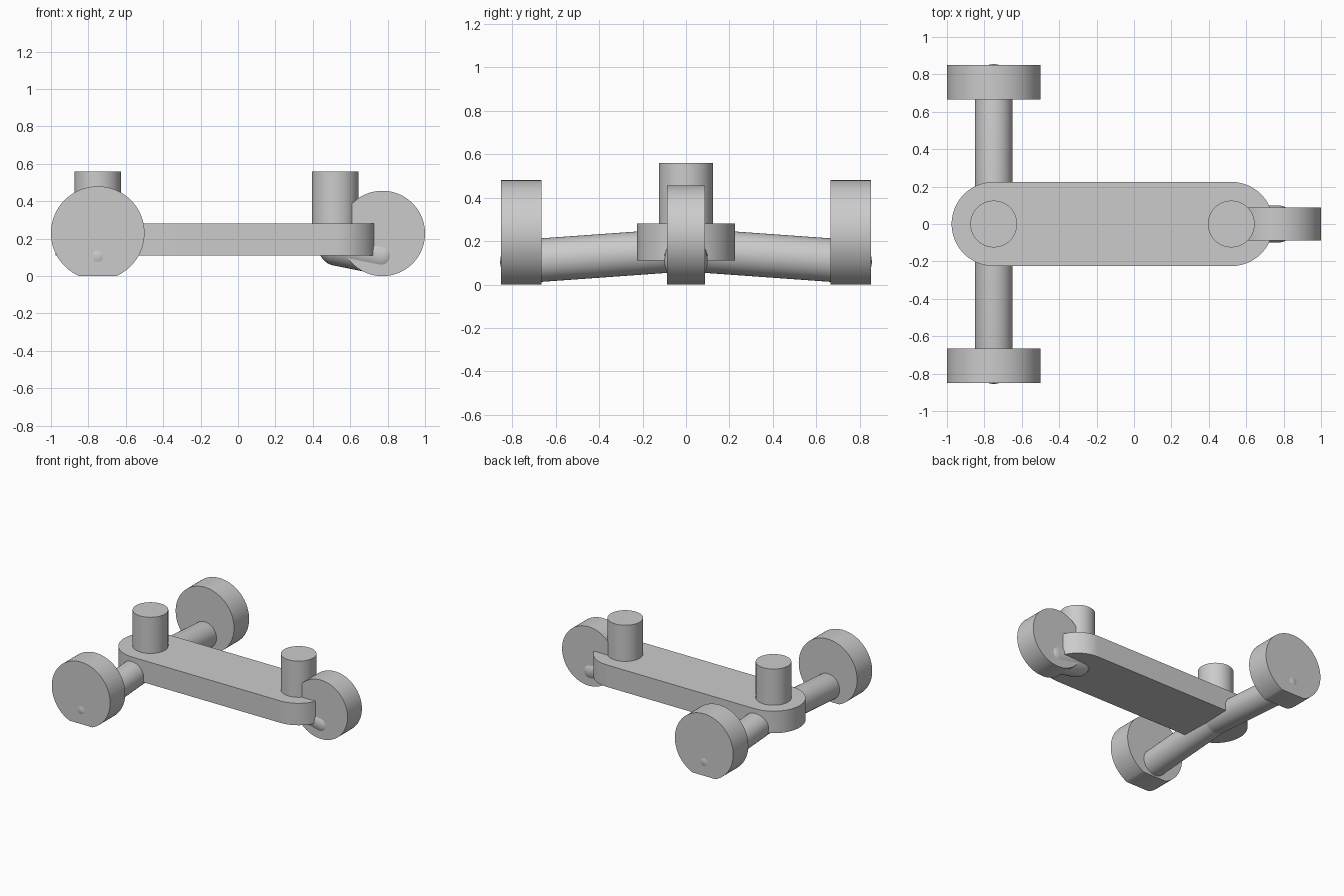
import bpy, bmesh, math
from mathutils import Matrix, Vector

if "Cube" in bpy.data.objects:
    bpy.data.objects.remove(bpy.data.objects["Cube"], do_unlink=True)

GREY = (0.6, 0.6, 0.6, 1)
grey = bpy.data.materials.new("plain grey")
grey.use_nodes = True
grey.diffuse_color = GREY
grey.node_tree.nodes["Principled BSDF"].inputs["Base Color"].default_value = GREY


def finish(name, bm):
    """Turn a bmesh into a shaded object."""
    bmesh.ops.recalc_face_normals(bm, faces=bm.faces)
    mesh = bpy.data.meshes.new(name)
    bm.to_mesh(mesh)
    bm.free()
    mesh.materials.append(grey)
    ob = bpy.data.objects.new(name, mesh)
    bpy.context.collection.objects.link(ob)
    bpy.ops.object.select_all(action="DESELECT")
    ob.select_set(True)
    bpy.context.view_layer.objects.active = ob
    bpy.ops.object.shade_smooth_by_angle(angle=math.radians(30))


def cylinder(name, centre, radius, depth, lying=False):
    bm = bmesh.new()
    turn = Matrix.Rotation(math.pi / 2 if lying else 0, 4, "X")
    bmesh.ops.create_cone(bm, cap_ends=True, segments=96, radius1=radius, radius2=radius,
                          depth=depth, matrix=Matrix.Translation(centre) @ turn)
    # Flatten whatever would sink below the ground
    if centre[2] < radius and lying:
        cut = bmesh.ops.bisect_plane(bm, geom=bm.verts[:] + bm.edges[:] + bm.faces[:],
                                     plane_co=(0, 0, 0), plane_no=(0, 0, -1), clear_outer=True)
        edges = [e for e in cut["geom_cut"] if isinstance(e, bmesh.types.BMEdge)]
        bmesh.ops.holes_fill(bm, edges=edges)
    finish(name, bm)


def capsule(name, start, end, radius):
    """Round-ended rod: a sphere with its upper half moved along the rod."""
    start, end = Vector(start), Vector(end)
    bm = bmesh.new()
    bmesh.ops.create_uvsphere(bm, u_segments=64, v_segments=33, radius=radius)
    for v in bm.verts:
        if v.co.z > 0:
            v.co.z += (end - start).length
    turn = (end - start).to_track_quat("Z", "Y").to_matrix().to_4x4()
    bm.transform(Matrix.Translation(start) @ turn)
    finish(name, bm)


REAR_X, FRONT_X = -0.75, 0.52

# Deck: a flat slab with half-round ends
bm = bmesh.new()
outline = []
for cx, begin in ((FRONT_X, -math.pi / 2), (REAR_X, math.pi / 2)):
    for i in range(49):
        a = begin + math.pi * i / 48
        outline.append(bm.verts.new((cx + 0.225 * math.cos(a), 0.225 * math.sin(a), 0.11)))
base = bm.faces.new(outline)
top = bmesh.ops.extrude_face_region(bm, geom=[base], use_keep_orig=True)["geom"]
bmesh.ops.translate(bm, vec=(0, 0, 0.17), verts=[v for v in top if isinstance(v, bmesh.types.BMVert)])
finish("deck", bm)

# Upright posts
for name, x in (("rear_post", REAR_X), ("front_post", FRONT_X)):
    cylinder(name, (x, 0, 0.36), 0.125, 0.4)

# Rear axles and flat-bottomed wheels
for side, s in (("left", 1), ("right", -1)):
    capsule("rear_axle_" + side, (REAR_X, 0, 0.16), (REAR_X, s * 0.755, 0.106), 0.1)
    cylinder("rear_wheel_" + side, (REAR_X, s * 0.758, 0.23), 0.25, 0.185, lying=True)

# Front arm and wheel
capsule("front_arm", (FRONT_X + 0.01, 0, 0.155), (0.765, 0, 0.108), 0.1)
cylinder("front_wheel", (0.772, 0, 0.228), 0.228, 0.176, lying=True)
